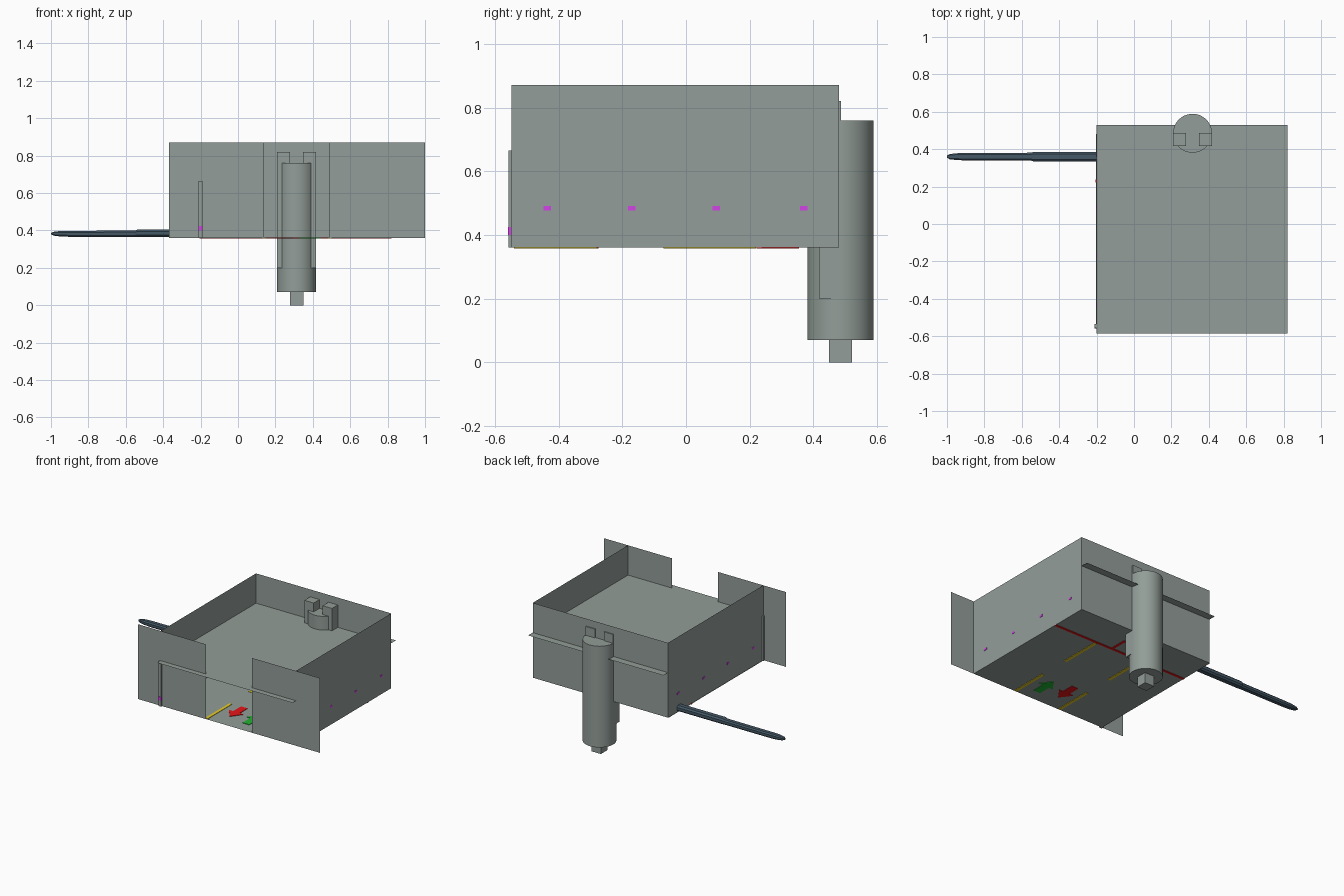
import bpy, bmesh, math

if "Cube" in bpy.data.objects:
    bpy.data.objects.remove(bpy.data.objects["Cube"])

def mat(name, r, g, b):
    m = bpy.data.materials.new(name)
    m.diffuse_color = (r, g, b, 1)
    m.use_nodes = True
    m.node_tree.nodes["Principled BSDF"].inputs["Base Color"].default_value = m.diffuse_color
    return m

GREY = mat("stone_grey", 0.29, 0.34, 0.315)
SLATE = mat("dark_slate", 0.06, 0.10, 0.135)
RED = mat("red_paint", 0.85, 0.008, 0.01)
YELLOW = mat("yellow_paint", 0.85, 0.65, 0.02)
GREEN = mat("green_paint", 0.015, 0.45, 0.03)
MAGENTA = mat("magenta_light", 0.7, 0.06, 0.85)

def finish(name, bm, m):
    me = bpy.data.meshes.new(name)
    bm.to_mesh(me)
    bm.free()
    me.materials.append(m)
    ob = bpy.data.objects.new(name, me)
    bpy.context.collection.objects.link(ob)
    return ob

def sheet(name, corners, m=GREY):
    bm = bmesh.new()
    bm.faces.new([bm.verts.new(c) for c in corners])
    return finish(name, bm, m)

def box(name, x0, x1, y0, y1, z0, z1, m=GREY):
    bm = bmesh.new()
    bmesh.ops.create_cube(bm, size=1)
    for v in bm.verts:
        v.co = (x1 if v.co.x > 0 else x0, y1 if v.co.y > 0 else y0, z1 if v.co.z > 0 else z0)
    return finish(name, bm, m)

X0, X1, Y0, Y1, Z0, Z1, ZR = -0.20, 0.82, -0.547, 0.48, 0.36, 0.87, 0.667

# room shell: thin sheets
def level(name, x0, x1, y0, y1, z):
    sheet(name, [(x0, y0, z), (x1, y0, z), (x1, y1, z), (x0, y1, z)])

def upright(name, xa, ya, xb, yb):
    sheet(name, [(xa, ya, Z0), (xb, yb, Z0), (xb, yb, Z1), (xa, ya, Z1)])

level("floor", X0 - 0.004, X1, Y0, Y1, Z0)
level("roof", X0, X1, -0.585, 0.53, ZR)
upright("left_wall", X0, Y1, X0, Y0)
upright("right_wall", X1, Y0, X1, Y1)
upright("back_wall", X1, Y1, X0, Y1)
upright("front_panel_left", -0.37, Y0, 0.14, Y0)
upright("front_panel_right", 0.49, Y0, 1.0, Y0)

# front corner post with its light
box("corner_post", -0.21, -0.19, -0.557, -0.535, Z0, 0.665)
box("post_light", -0.211, -0.189, -0.559, -0.550, 0.40, 0.425, MAGENTA)

# small lights along both side walls
for i, y in enumerate((-0.435, -0.17, 0.095, 0.37)):
    for side, x in (("left", X0), ("right", X1)):
        box(f"{side}_wall_light_{i}", x - 0.002, x + 0.002, y - 0.012, y + 0.012, 0.477, 0.491, MAGENTA)

# floor paint, visible from above and below
ZA, ZB = Z0 - 0.003, Z0 + 0.003
for i, x in enumerate((0.14, 0.49)):
    for j, (ya, yb) in enumerate(((-0.54, -0.28), (-0.07, 0.22))):
        box(f"yellow_lane_line_{i}{j}", x - 0.01, x + 0.01, ya, yb, ZA, ZB, YELLOW)
box("red_cross_line", X0 - 0.005, X1, 0.222, 0.238, ZA, ZB, RED)
for i, x in enumerate((0.25, 0.37)):
    box(f"red_bay_side_{i}", x - 0.008, x + 0.008, 0.235, 0.35, ZA, ZB, RED)
box("red_bay_back", 0.242, 0.378, 0.34, 0.355, ZA, ZB, RED)

def arrow(name, cx, cy, d, m):
    pts = [(-0.025, -0.08), (0.025, -0.08), (0.025, 0.005), (0.055, 0.005),
           (0, 0.08), (-0.055, 0.005), (-0.025, 0.005)]
    bm = bmesh.new()
    f = bm.faces.new([bm.verts.new((cx + d * x, cy + d * y, ZA)) for x, y in pts])
    top = bmesh.ops.extrude_face_region(bm, geom=[f])["geom"]
    for v in top:
        if isinstance(v, bmesh.types.BMVert):
            v.co.z = ZB
    bmesh.ops.recalc_face_normals(bm, faces=bm.faces)
    finish(name, bm, m)

arrow("green_arrow", 0.385, -0.385, 1, GREEN)
arrow("red_arrow", 0.24, -0.355, -1, RED)

# round column through the back wall, with foot and two prongs
CX, CY = 0.313, 0.485
bpy.ops.mesh.primitive_cylinder_add(vertices=48, radius=0.104, depth=0.69, location=(CX, CY, 0.415))
column = bpy.context.object
column.name = "column"
column.data.materials.append(GREY)
bpy.ops.object.shade_smooth_by_angle()
box("column_foot", CX - 0.036, CX + 0.036, CY - 0.036, CY + 0.036, 0, 0.075)
for side, s in (("left", -1), ("right", 1)):
    xa, xb = sorted((CX + s * 0.034, CX + s * 0.104))
    box(f"{side}_prong", xa, xb, 0.417, 0.487, 0.20, 0.82)

# side blade: octagonal loft tapering to a rounded tip
bm = bmesh.new()
rings = []
for x, hy, za, zb in ((-1.0, 0.006, 0.379, 0.387), (-0.985, 0.014, 0.372, 0.393), (-0.95, 0.018, 0.368, 0.397),
                      (-0.90, 0.020, 0.366, 0.398), (-0.55, 0.021, 0.366, 0.399),
                      (-0.54, 0.025, 0.366, 0.404), (-0.19, 0.025, 0.366, 0.404)):
    c, hz = (za + zb) / 2, (zb - za) / 2
    prof = [(1, -.5), (1, .5), (.6, 1), (-.6, 1), (-1, .5), (-1, -.5), (-.6, -1), (.6, -1)]
    rings.append([bm.verts.new((x, 0.36 + hy * p, c + hz * q)) for p, q in prof])
for a, b in zip(rings, rings[1:]):
    for i in range(8):
        bm.faces.new((a[i], a[(i + 1) % 8], b[(i + 1) % 8], b[i]))
bm.faces.new(rings[0])
bm.faces.new(rings[-1])
bmesh.ops.recalc_face_normals(bm, faces=bm.faces)
finish("side_blade", bm, SLATE)
